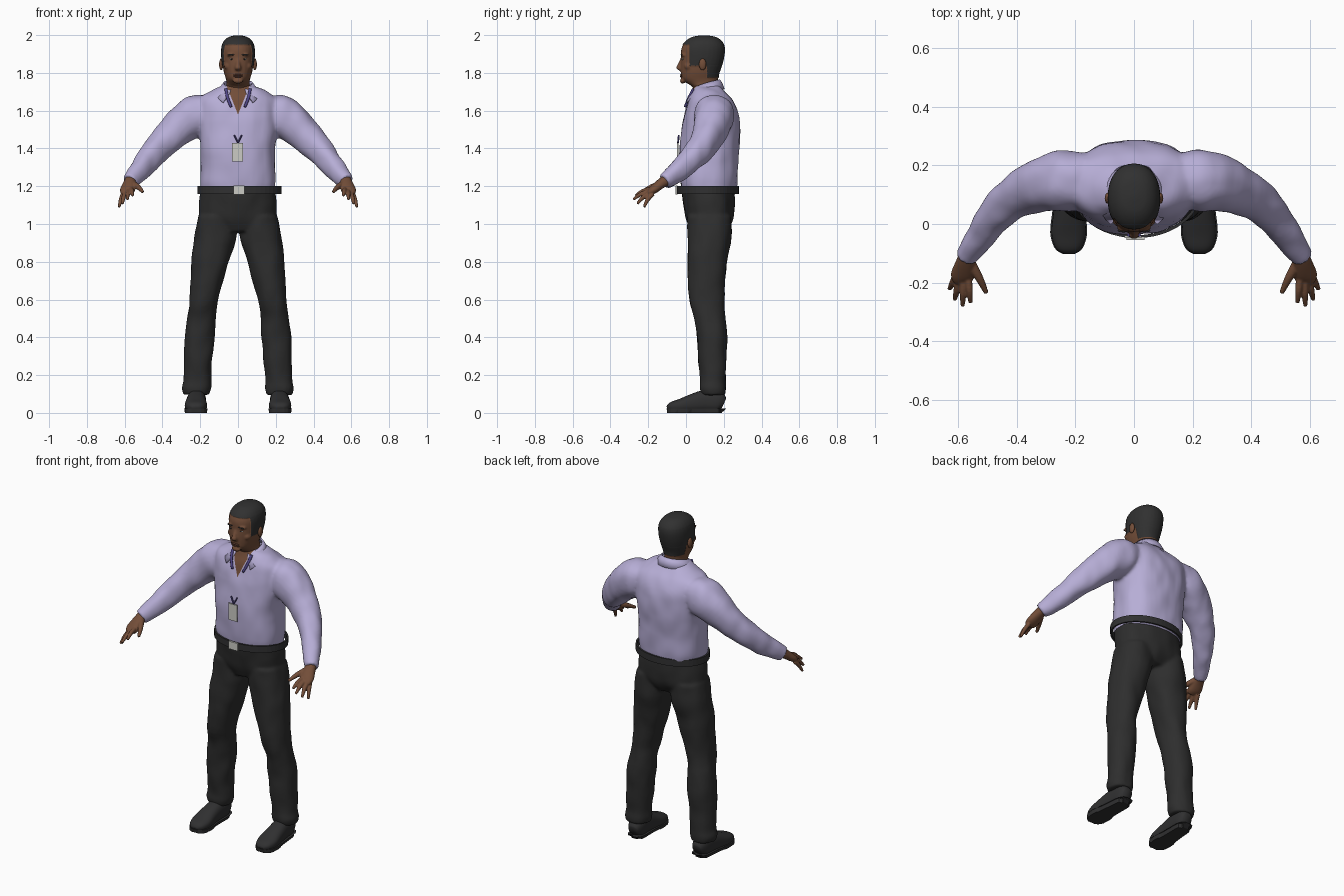
import bpy, bmesh, math
from mathutils import Vector, Matrix, noise

if "Cube" in bpy.data.objects:
    bpy.data.objects.remove(bpy.data.objects["Cube"])


def material(name, rgb):
    m = bpy.data.materials.new(name)
    m.use_nodes = True
    m.diffuse_color = (*rgb, 1)
    m.node_tree.nodes["Principled BSDF"].inputs["Base Color"].default_value = (*rgb, 1)
    return m


SHIRT = material("lavender cloth", (0.47, 0.42, 0.67))
SKIN = material("brown skin", (0.17, 0.075, 0.04))
LIPS = material("dark lips", (0.11, 0.045, 0.03))
HAIR = material("black hair", (0.03, 0.03, 0.03))
TROUSER = material("charcoal cloth", (0.027, 0.027, 0.027))
LEATHER = material("black leather", (0.03, 0.03, 0.031))
METAL = material("pale grey", (0.6, 0.6, 0.56))
STRAP = material("violet strap", (0.08, 0.06, 0.24))


def spline(pts, steps=4):
    """Catmull-Rom interpolation of tuples."""
    out = []
    for i in range(len(pts) - 1):
        a, b, c, d = (Vector(pts[max(0, min(len(pts) - 1, i + k))]) for k in (-1, 0, 1, 2))
        for s in range(steps):
            t = s / steps
            out.append(b + (c - a) * t / 2 + (2 * a - 5 * b + 4 * c - d) * t * t / 2
                       + (3 * b - a - 3 * c + d) * t ** 3 / 2)
    return out + [Vector(pts[-1])]


def loft(bm, pts, side=1, along=False, power=2.2, n=28):
    """Closed skin through (x, y, z, rx, ry) sections, level or across the path."""
    pts = spline(pts)
    rings = []
    for i, p in enumerate(pts):
        u, v = Vector((1, 0, 0)), Vector((0, 1, 0))
        if along:
            t = (pts[min(i + 1, len(pts) - 1)] - pts[max(i - 1, 0)])[:3]
            u = Vector(t).cross((0, 0, 1)).normalized()
            v = u.cross(t).normalized()
        ring = []
        for k in range(n):
            a = math.tau * k / n
            c, s = (math.copysign(abs(w) ** (2 / power), w) for w in (math.cos(a), math.sin(a)))
            q = Vector(p[:3]) + u * c * max(p[3], 0.001) + v * s * max(p[4], 0.001)
            ring.append(bm.verts.new((q.x * side, q.y, q.z)))
        rings.append(ring)
    for a, b in zip(rings, rings[1:]):
        for k in range(n):
            bm.faces.new((a[k], a[k - 1], b[k - 1], b[k]))
    bm.faces.new(rings[0])
    bm.faces.new(rings[-1])


def ball(bm, centre, radii):
    bmesh.ops.create_uvsphere(bm, u_segments=16, v_segments=10, radius=1,
                              matrix=Matrix.Translation(centre) @ Matrix.Diagonal((*radii, 1)))


def box(bm, centre, size):
    bmesh.ops.create_cube(bm, size=1, matrix=Matrix.Translation(centre) @ Matrix.Diagonal((*size, 1)))


def make(name, bm, mats, voxel=0, smooth=2, cuts=(), rule=None, folds=0, flat=False):
    """Turn a bmesh into an object, fusing overlapping volumes when voxel is set."""
    bmesh.ops.recalc_face_normals(bm, faces=bm.faces)
    me = bpy.data.meshes.new(name)
    bm.to_mesh(me)
    bm.free()
    ob = bpy.data.objects.new(name, me)
    bpy.context.collection.objects.link(ob)
    if voxel:
        r = ob.modifiers.new("fuse", "REMESH")
        r.mode, r.voxel_size = "VOXEL", voxel
        s = ob.modifiers.new("soften", "SMOOTH")
        s.factor, s.iterations = 0.5, smooth
        deps = bpy.context.evaluated_depsgraph_get()
        me = bpy.data.meshes.new_from_object(ob.evaluated_get(deps))
        ob.modifiers.clear()
        ob.data = me
    bm = bmesh.new()
    bm.from_mesh(me)
    if folds:
        bm.normal_update()
        for v in bm.verts:
            v.co += v.normal * folds * noise.noise(Vector((v.co.x * 14, v.co.y * 14, v.co.z * 9)))
    for co, no in cuts:
        bmesh.ops.bisect_plane(bm, geom=bm.verts[:] + bm.edges[:] + bm.faces[:], plane_co=co, plane_no=no)
    for f in bm.faces:
        f.smooth = not flat
        f.material_index = rule(f.calc_center_median()) if rule else 0
    bm.to_mesh(me)
    bm.free()
    me.materials.clear()
    for m in mats:
        me.materials.append(m)
    if rule:
        for p in me.polygons:
            p.material_index = rule(p.center)
    return ob


# Shirt: torso and sleeves fused, with an open neck showing skin
bm = bmesh.new()
loft(bm, [(0, .12, 1.155, .19, .14), (0, .12, 1.22, .2, .152), (0, .12, 1.32, .197, .156),
          (0, .125, 1.42, .2, .16), (0, .132, 1.52, .213, .153), (0, .135, 1.6, .222, .14),
          (0, .13, 1.66, .21, .118), (0, .12, 1.7, .155, .09), (0, .112, 1.735, .08, .07)], power=2.4, n=40)
for s in (1, -1):
    loft(bm, [(.15, .15, 1.6, .09, .085), (.22, .148, 1.575, .105, .11), (.29, .14, 1.53, .098, .1),
              (.36, .115, 1.465, .082, .086), (.42, .08, 1.405, .072, .077), (.475, .025, 1.34, .06, .066),
              (.53, -.05, 1.272, .05, .056), (.575, -.115, 1.225, .038, .042)], s, along=True)
make("shirt", bm, [SHIRT, SKIN], .009, 6, [((0, 0, 1.58), (s, 0, -.4)) for s in (1, -1)],
     lambda c: int(c.y < .1 and abs(c.x) < (c.z - 1.58) * .4), folds=.006)

# Collar: folded band, lower and pointed at the front
bm = bmesh.new()
rows = []
for i in range(33):
    a = math.radians(-152 + 304 * i / 32)
    f = abs(a) / math.radians(152)
    rows.append([bm.verts.new((rx * math.sin(a), .105 + ry * math.cos(a), z)) for rx, ry, z in
                 ((.078, .075, 1.765 - .05 * f ** 2), (.092, .088, 1.745 - .05 * f ** 2),
                  (.11 + .06 * f ** 4, .1 + .02 * f ** 3, 1.715 - .07 * f ** 3))])
for a, b in zip(rows, rows[1:]):
    for k in (0, 1):
        bm.faces.new((a[k], b[k], b[k + 1], a[k + 1]))
collar = make("collar", bm, [SHIRT])
collar.modifiers.new("thickness", "SOLIDIFY").thickness = .008

# Trousers: hips and legs fused
bm = bmesh.new()
loft(bm, [(0, .12, .96, .14, .09), (0, .126, 1.02, .2, .122), (0, .123, 1.09, .205, .133),
          (0, .115, 1.175, .197, .14)], n=40)
for s in (1, -1):
    loft(bm, [(.112, .125, 1.04, .1, .115), (.122, .124, .92, .11, .114), (.147, .113, .8, .1, .104),
              (.182, .11, .6, .077, .091), (.195, .128, .5, .076, .082), (.203, .137, .4, .079, .08),
              (.213, .14, .25, .074, .072), (.215, .142, .17, .072, .066), (.22, .143, .13, .077, .068),
              (.22, .145, .095, .068, .062)], s)
make("trousers", bm, [TROUSER], .009, 5, folds=.006)

# Belt and buckle
bm = bmesh.new()
geom = bmesh.ops.create_circle(bm, segments=48, radius=1)["verts"]
for v in geom:
    v.co = (.008 + .222 * v.co.x, .116 + .164 * v.co.y, 1.16)
up = bmesh.ops.extrude_edge_only(bm, edges=bm.edges[:])["geom"]
bmesh.ops.translate(bm, vec=(0, 0, .04), verts=[g for g in up if isinstance(g, bmesh.types.BMVert)])
belt = make("belt", bm, [LEATHER], flat=True)
belt.modifiers.new("thickness", "SOLIDIFY").thickness = .01
bm = bmesh.new()
box(bm, (.005, -.05, 1.18), (.06, .01, .046))
make("buckle", bm, [METAL], flat=True)

# Badge with its strap ends, and the strap inside the collar
bm = bmesh.new()
box(bm, (-.003, -.044, 1.38), (.058, .008, .1))
make("badge", bm, [METAL], flat=True)
bm = bmesh.new()
for s in (1, -1):
    loft(bm, [(.064, .04, 1.715, .008, .008), (.056, .016, 1.67, .008, .008), (.036, -.004, 1.62, .007, .007)],
         s, along=True, n=8)
    loft(bm, [(0, -.042, 1.43, .005, .004), (.02, -.038, 1.47, .005, .004)], s, along=True, n=8)
make("badge_strap", bm, [STRAP])

# Head and neck, with hair chosen by hairline planes
bm = bmesh.new()
loft(bm, [(0, .108, 1.66, .06, .06), (0, .104, 1.72, .065, .066), (0, .088, 1.745, .06, .082),
          (0, .074, 1.768, .064, .096), (0, .074, 1.8, .074, .101), (0, .08, 1.84, .081, .109),
          (0, .086, 1.88, .086, .113), (0, .089, 1.92, .087, .115), (0, .092, 1.95, .082, .107),
          (0, .094, 1.975, .068, .087), (0, .095, 1.992, .044, .056), (0, .095, 1.999, .01, .01)])
loft(bm, [(0, -.018, 1.885, .008, .006), (0, -.032, 1.85, .01, .01), (0, -.038, 1.825, .017, .014),
          (0, -.028, 1.812, .014, .006)])
ball(bm, (0, -.018, 1.757), (.028, .014, .014))
for s in (1, -1):
    ball(bm, (s * .035, -.012, 1.895), (.026, .016, .009))
    ball(bm, (s * .052, .015, 1.835), (.022, .025, .02))


def is_hair(c):
    return int(c.z > 1.948 or (c.y > .02 and c.z > 1.838) or (c.y > .112 and c.z > 1.777))


head = make("head", bm, [SKIN, HAIR], .006, 3,
            [((0, 0, z), (0, 0, 1)) for z in (1.948, 1.838, 1.777)]
            + [((0, y, 0), (0, 1, 0)) for y in (.02, .112)], is_hair)
hair_verts = {i for p in head.data.polygons if p.material_index for i in p.vertices}
for i in hair_verts:
    v = head.data.vertices[i]
    v.co += v.normal * .003 * min(1, max(0, (2 - v.co.z) * 20))

# Ears, eyes, brows and mouth
parts = {"ears": (SKIN, (.089, .088, 1.845), (.011, .019, .031)),
         "eyes": (METAL, (.034, -.0165, 1.873), (.012, .005, .004)),
         "pupils": (HAIR, (.034, -.0195, 1.873), (.005, .004, .0042)),
         "eyebrows": (HAIR, (.036, -.0225, 1.896), (.02, .006, .004))}
for name, (mat, (x, y, z), radii) in parts.items():
    bm = bmesh.new()
    for s in (1, -1):
        ball(bm, (s * x, y, z), radii)
    make(name, bm, [mat])
bm = bmesh.new()
for z in (1.789, 1.781):
    ball(bm, (0, -.025, z), (.026, .008, .005))
make("lips", bm, [LIPS])

# Hands: palm, fingers and thumb fused
tips = [((.565, -.185, 1.185), (.558, -.268, 1.15)), ((.583, -.19, 1.175), (.585, -.28, 1.13)),
        ((.598, -.188, 1.165), (.612, -.258, 1.107)), ((.608, -.175, 1.16), (.63, -.222, 1.09))]
for s, side in ((1, "left"), (-1, "right")):
    bm = bmesh.new()
    loft(bm, [(.568, -.1, 1.235, .028, .03), (.575, -.135, 1.212, .034, .026),
              (.585, -.175, 1.18, .04, .022), (.587, -.2, 1.163, .03, .013)], s, along=True)
    for a, b in tips:
        mid = (Vector(a) + Vector(b)) / 2 + Vector((0, -.003, .006))
        loft(bm, [(*a, .012, .012), (*mid, .0115, .0115), (*b, .007, .007)], s, along=True, n=12)
    loft(bm, [(.56, -.13, 1.215, .018, .018), (.528, -.185, 1.195, .014, .014),
              (.504, -.235, 1.17, .008, .008)], s, along=True, n=12)
    make(side + "_hand", bm, [SKIN], .004, 2)

# Shoes with flat soles
shoe = [(.215, .2, .05, .03, .03), (.216, .17, .06, .045, .055), (.219, .1, .062, .049, .058),
        (.222, .04, .052, .053, .05), (.223, -.03, .038, .059, .036), (.223, -.08, .03, .045, .026),
        (.223, -.1, .025, .02, .01)]
for s, side in ((1, "left"), (-1, "right")):
    for name, grow in (("shoe", 0), ("sole", .004)):
        bm = bmesh.new()
        loft(bm, [(x, y, z, rx + grow, rz) for x, y, z, rx, rz in shoe], s, along=True, power=2.5)
        for v in bm.verts:
            if grow:
                v.co.z = .022 if v.co.z > shoe[-1][2] else 0
            else:
                v.co.z = max(v.co.z, .015)
        make(side + "_" + name, bm, [LEATHER], flat=bool(grow))
